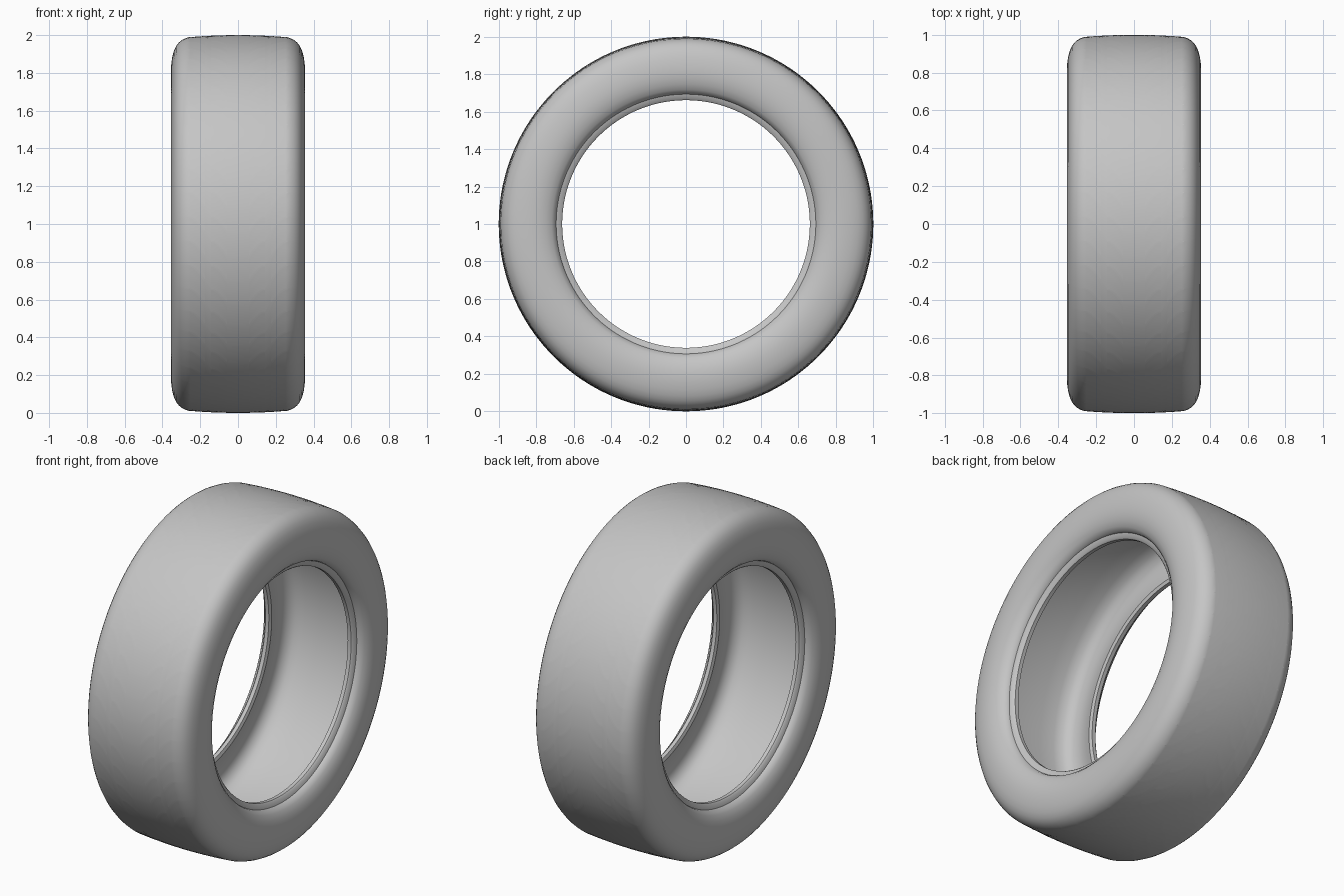
import bpy
import bmesh
from math import sin, cos, pi, radians

cube = bpy.data.objects.get("Cube")
if cube:
    bpy.data.objects.remove(cube, do_unlink=True)

PITCHES = 48                    # tread pattern repeats round the tyre
PITCH = 2 * pi / PITCHES
PHASE = -0.047
RISE = 0.085                    # sweep of each curved slit along the tread
DEPTH = 0.016                   # depth of grooves and slits
STEPS = 8                       # columns across each slit

# Half section, from the crown centre round to the inner liner.
# Each column: x, radius, angular sweep, slit half width
columns = []
groove_cols, slit_cols = set(), set()


def crown(x):
    return 1 - 0.011 * (x / 0.26) ** 2


def add_slit_band(x0, x1, sweep):
    for i in range(STEPS + 1):
        t = i / STEPS
        if i:
            slit_cols.add(len(columns) - 1)
        x = x0 + (x1 - x0) * t
        columns.append((x, crown(x), sweep + RISE * sin(t * pi / 2),
                        0.003 + 0.007 * (1 - t)))


# Centre rib, inner groove, inner slits, outer groove, outer slits
for x in (0, 0.015, 0.031):
    columns.append((x, crown(x), 0, 0.01))
groove_cols.add(len(columns) - 1)
add_slit_band(0.058, 0.143, 0)
groove_cols.add(len(columns) - 1)
add_slit_band(0.175, 0.263, PITCH)

# Shoulder, sidewall, stepped bead and hollow inner liner
section = [(0.28, 0.983), (0.297, 0.974), (0.313, 0.961), (0.327, 0.943),
           (0.339, 0.918), (0.348, 0.885), (0.353, 0.85), (0.355, 0.815),
           (0.352, 0.78), (0.344, 0.747), (0.33, 0.717), (0.312, 0.697),
           (0.297, 0.693), (0.29, 0.668), (0.282, 0.661), (0.26, 0.661),
           (0.254, 0.68), (0.268, 0.72), (0.281, 0.77), (0.283, 0.82),
           (0.271, 0.86), (0.24, 0.888), (0.19, 0.901), (0.1, 0.907), (0, 0.908)]
sweep = columns[-1][2]
for i, (x, r) in enumerate(section):
    blend = min(1, (i + 1) / 6)
    columns.append((x, r, sweep, 0.003 + (PITCH / 8 - 0.003) * blend))


def ring_point(x, r, a):
    return (x, -r * cos(a), 1 + r * sin(a))


# Sweep the section round the axle; row 0 of every pitch is the slit
bm = bmesh.new()
grid = []
for x, r, offset, half in columns:
    line = []
    gap = (PITCH - 2 * half) / 3
    for k in range(PITCHES):
        base = PHASE + k * PITCH + offset
        for a in (-half, half, half + gap, half + 2 * gap):
            line.append(bm.verts.new(ring_point(x, r, base + a)))
    grid.append(line)

sunk = []
rows = len(grid[0])
for c in range(len(grid) - 1):
    for j in range(rows):
        n = (j + 1) % rows
        face = bm.faces.new((grid[c][j], grid[c + 1][j],
                             grid[c + 1][n], grid[c][n]))
        if c in groove_cols or (c in slit_cols and j % 4 == 0):
            sunk.append(face)

# Sink the grooves and slits towards the axle
result = bmesh.ops.extrude_face_region(bm, geom=sunk)
for v in result["geom"]:
    if isinstance(v, bmesh.types.BMVert):
        y, z = v.co.y, v.co.z - 1
        k = 1 - DEPTH / (y * y + z * z) ** 0.5
        v.co.y, v.co.z = y * k, 1 + z * k
bmesh.ops.recalc_face_normals(bm, faces=bm.faces)

# Outer crown faces must point away from the axle
bm.faces.ensure_lookup_table()
probe = max(bm.faces, key=lambda f: f.calc_center_median().z)
if probe.normal.z < 0:
    bmesh.ops.reverse_faces(bm, faces=bm.faces)

mesh = bpy.data.meshes.new("tyre")
bm.to_mesh(mesh)
bm.free()
tyre = bpy.data.objects.new("tyre", mesh)
bpy.context.collection.objects.link(tyre)

# Rubber colour
rubber = bpy.data.materials.new("grey rubber")
rubber.use_nodes = True
grey = (0.56, 0.56, 0.56, 1)
rubber.diffuse_color = grey
bsdf = rubber.node_tree.nodes["Principled BSDF"]
bsdf.inputs["Base Color"].default_value = grey
bsdf.inputs["Roughness"].default_value = 0.8
mesh.materials.append(rubber)

# Smooth shading, then the mirrored other half
bpy.ops.object.select_all(action="DESELECT")
tyre.select_set(True)
bpy.context.view_layer.objects.active = tyre
bpy.ops.object.shade_smooth_by_angle(angle=radians(35))
mirror = tyre.modifiers.new("other half", "MIRROR")
mirror.use_axis = (True, False, False)
mirror.merge_threshold = 0.0005
